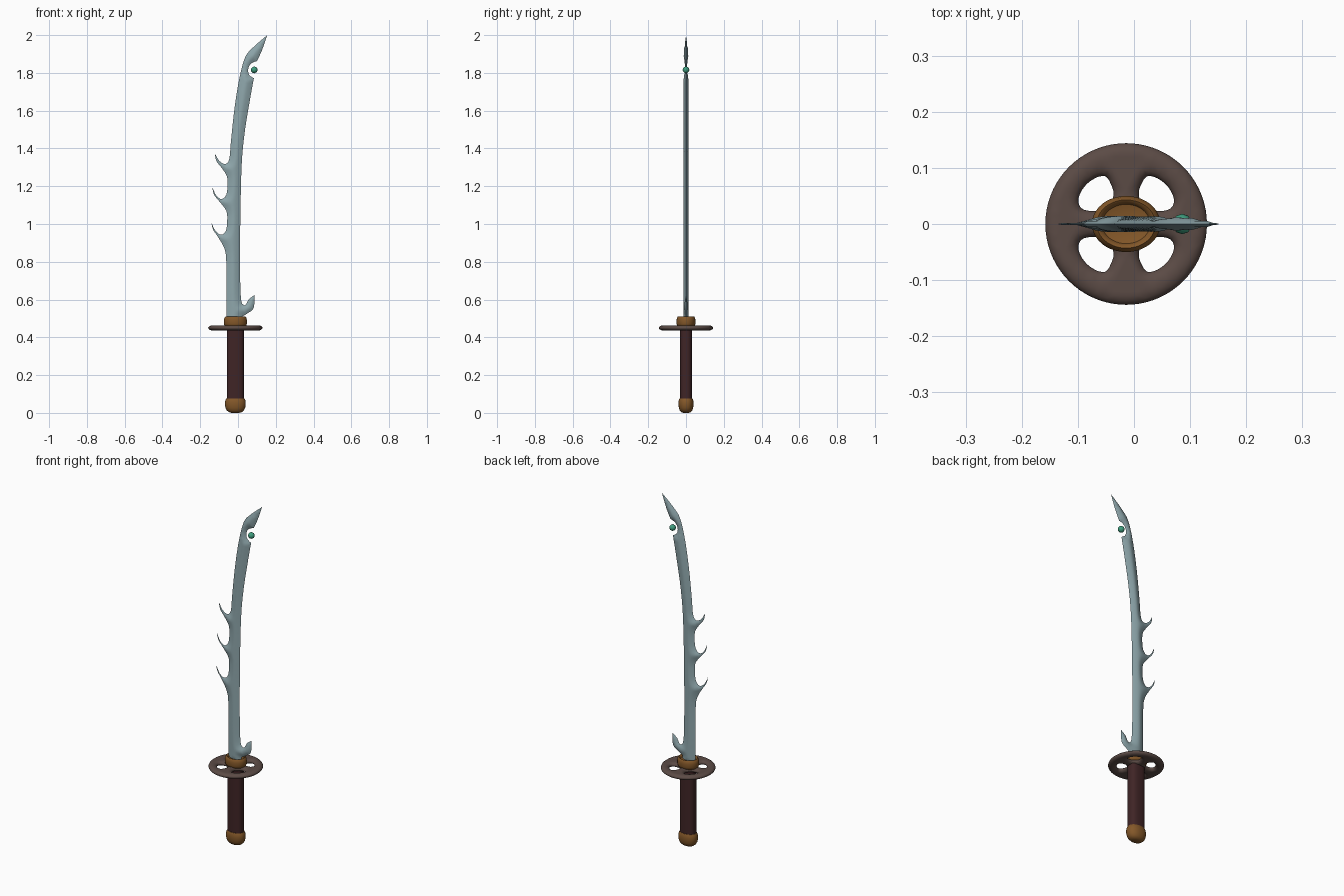
import bpy, bmesh, math
from mathutils import Vector
from mathutils.geometry import delaunay_2d_cdt

if "Cube" in bpy.data.objects:
    bpy.data.objects.remove(bpy.data.objects["Cube"])

CX = -0.014  # x axis of the hilt


def material(name, rgb):
    m = bpy.data.materials.new(name)
    m.diffuse_color = (*rgb, 1)
    m.use_nodes = True
    m.node_tree.nodes["Principled BSDF"].inputs["Base Color"].default_value = m.diffuse_color
    return m


STEEL = material("blue grey steel", (0.27, 0.38, 0.405))
BRASS = material("brass", (0.23, 0.097, 0.022))
IRON = material("dark brown iron", (0.105, 0.07, 0.06))
LEATHER = material("maroon leather", (0.05, 0.018, 0.019))
GREEN = material("green gem", (0.05, 0.34, 0.21))


def finish(bm, name, mat, angle):
    bmesh.ops.recalc_face_normals(bm, faces=bm.faces[:])
    me = bpy.data.meshes.new(name)
    bm.to_mesh(me)
    bm.free()
    me.materials.append(mat)
    ob = bpy.data.objects.new(name, me)
    bpy.context.collection.objects.link(ob)
    bpy.context.view_layer.objects.active = ob
    ob.select_set(True)
    bpy.ops.object.shade_smooth_by_angle(angle=math.radians(angle))
    ob.select_set(False)
    return ob


def outline(strokes, step):
    """Closed loop of smooth strokes; corners stay sharp where strokes meet."""
    loop = []
    for s in strokes:
        p = [Vector(q) for q in s]
        for i in range(len(p) - 1):
            a, b = p[i], p[i + 1]
            a0 = p[i - 1] if i else a
            b1 = p[i + 2] if i + 2 < len(p) else b
            n = max(1, round((b - a).length / step))
            for k in range(n):
                t = k / n
                loop.append(0.5 * (2 * a + (b - a0) * t + (2 * a0 - 5 * a + 4 * b - b1) * t * t
                                   + (3 * a - a0 - 3 * b + b1) * t ** 3))
    return loop


def plate(name, loops, step, height, place, mat, angle):
    """Two-sided plate whose half thickness depends on distance to the outline."""
    segs = [(l[i - 1], l[i]) for l in loops for i in range(len(l))]

    def dist(p):
        best = 9.0
        for a, b in segs:
            dx, dy = b.x - a.x, b.y - a.y
            px, py = p.x - a.x, p.y - a.y
            t = min(1, max(0, (px * dx + py * dy) / (dx * dx + dy * dy + 1e-12)))
            best = min(best, (px - t * dx) ** 2 + (py - t * dy) ** 2)
        return math.sqrt(best)

    def inside(p):
        c = False
        for a, b in segs:
            if (a.y > p.y) != (b.y > p.y) and p.x < (b.x - a.x) * (p.y - a.y) / (b.y - a.y) + a.x:
                c = not c
        return c

    pts, edges = [], []
    for l in loops:
        o = len(pts)
        pts += l
        edges += [(o + i, o + (i + 1) % len(l)) for i in range(len(l))]
    # rows that follow the rim
    for l in loops:
        for i in range(len(l)):
            t = (l[(i + 1) % len(l)] - l[i - 1]).normalized()
            for k in (0.3, 1.0):
                for s in (-1, 1):
                    q = l[i] + Vector((-t.y, t.x)) * (s * k * step)
                    if inside(q) and dist(q) > 0.85 * k * step:
                        pts.append(q)
    # regular fill
    us, vs = [p.x for p in pts], [p.y for p in pts]
    for i in range(int((max(us) - min(us)) / step) + 1):
        for j in range(int((max(vs) - min(vs)) / step) + 1):
            q = Vector((min(us) + (i + 0.5 * (j % 2)) * step, min(vs) + j * step))
            if inside(q) and dist(q) > 1.5 * step:
                pts.append(q)
    co, _, tris, *_ = delaunay_2d_cdt(pts, edges, [], 0, 1e-6)
    bm = bmesh.new()
    top, bot = [], []
    for p in co:
        d = dist(p)
        if d < 1e-5:
            v = bm.verts.new(place(p.x, p.y, 0))
            top.append(v)
            bot.append(v)
        else:
            top.append(bm.verts.new(place(p.x, p.y, height(d))))
            bot.append(bm.verts.new(place(p.x, p.y, -height(d))))
    for f in tris:
        if not inside((co[f[0]] + co[f[1]] + co[f[2]]) / 3):
            continue
        bm.faces.new([top[i] for i in f])
        if any(top[i] is not bot[i] for i in f):
            bm.faces.new([bot[i] for i in reversed(f)])
    bmesh.ops.delete(bm, geom=[v for v in bm.verts if not v.link_faces], context='VERTS')
    return finish(bm, name, mat, angle)


def lathe(name, rings, rx, ry, mat, power=1.0, n=40):
    """Stack of oval rings given as (scale, z), capped at both ends."""
    bm = bmesh.new()
    prev = None
    for s, z in rings:
        ring = []
        for i in range(n):
            a = 2 * math.pi * i / n
            c, d = math.cos(a), math.sin(a)
            ring.append(bm.verts.new((CX + s * rx * math.copysign(abs(c) ** power, c),
                                      s * ry * math.copysign(abs(d) ** power, d), z)))
        if prev:
            for i in range(n):
                bm.faces.new((prev[i], prev[(i + 1) % n], ring[(i + 1) % n], ring[i]))
        else:
            bm.faces.new(ring)
        prev = ring
    bm.faces.new(prev)
    return finish(bm, name, mat, 50)


# Blade: spine with three thorns, swept tip, gem notch, cutting edge, hook
blade = outline([
    [(-.06, .47), (-.062, .62), (-.062, .80), (-.072, .87), (-.105, .93), (-.132, .97), (-.140, 1.005)],
    [(-.140, 1.005), (-.118, .962), (-.088, .943), (-.064, .965), (-.057, 1.02), (-.062, 1.07),
     (-.095, 1.115), (-.127, 1.155), (-.136, 1.195)],
    [(-.136, 1.195), (-.114, 1.149), (-.085, 1.132), (-.062, 1.155), (-.055, 1.21), (-.060, 1.255),
     (-.085, 1.295), (-.115, 1.335), (-.122, 1.372)],
    [(-.122, 1.372), (-.098, 1.333), (-.066, 1.318), (-.046, 1.345), (-.037, 1.44), (-.02, 1.60),
     (.005, 1.76), (.037, 1.88), (.08, 1.935), (.155, 2.0)],
    [(.155, 2.0), (.127, 1.92), (.10, 1.862)],
    [(.10, 1.862), (.078, 1.855), (.060, 1.838), (.053, 1.812), (.061, 1.787), (.084, 1.772)],
    [(.084, 1.772), (.063, 1.656), (.037, 1.497), (.021, 1.34), (.014, 1.127), (.011, .86),
     (.013, .65), (.022, .578), (.042, .573), (.056, .600), (.088, .625)],
    [(.088, .625), (.083, .556), (.055, .530), (.022, .51)],
    [(.022, .51), (.022, .47)],
    [(.022, .47), (-.06, .47)],
], 0.013)
plate("blade", [blade], 0.011,
      lambda d: 0.0145 * math.sin(math.pi / 2 * min(1, d / 0.045)),
      lambda u, v, h: (u, h, v), STEEL, 60)

# Round guard with four cut-outs
hole = [(.03, .077), (.037, .085), (.05, .084), (.067, .074), (.079, .060), (.085, .045), (.083, .032),
        (.074, .025), (.058, .023), (.045, .025), (.034, .034), (.024, .044), (.023, .06), (.03, .077)]
rim = [Vector((0.144 * math.cos(a), 0.144 * math.sin(a))) for a in (2 * math.pi * i / 72 for i in range(72))]
holes = [outline([[(sx * x, sy * y) for x, y in hole]], 0.007) for sx in (-1, 1) for sy in (-1, 1)]
plate("guard", [rim] + holes, 0.008,
      lambda d: 0.013 * math.sqrt(min(1, d / 0.014)),
      lambda u, v, h: (u + CX, v, h + 0.45), IRON, 60)

# Collar, grip and pommel
lathe("collar", [(.80, .455), (.93, .460), (1, .472), (1, .492), (.95, .504), (.86, .510), (.77, .507),
                 (.70, .498), (.4, .494)], 0.061, 0.050, BRASS)
lathe("grip", [(1, .06), (1, .25), (1, .445)], 0.045, 0.032, LEATHER, 0.75)
lathe("pommel", [(.35, 0), (.62, .004), (.82, .013), (.94, .026), (1, .042), (1, .056), (.95, .069),
                 (.86, .077), (.6, .078)], 0.055, 0.040, BRASS, 0.9)

# Gem floating in the notch
bm = bmesh.new()
bmesh.ops.create_icosphere(bm, subdivisions=2, radius=0.018)
bmesh.ops.translate(bm, verts=bm.verts[:], vec=(0.086, 0, 1.816))
finish(bm, "gem", GREEN, 60)
